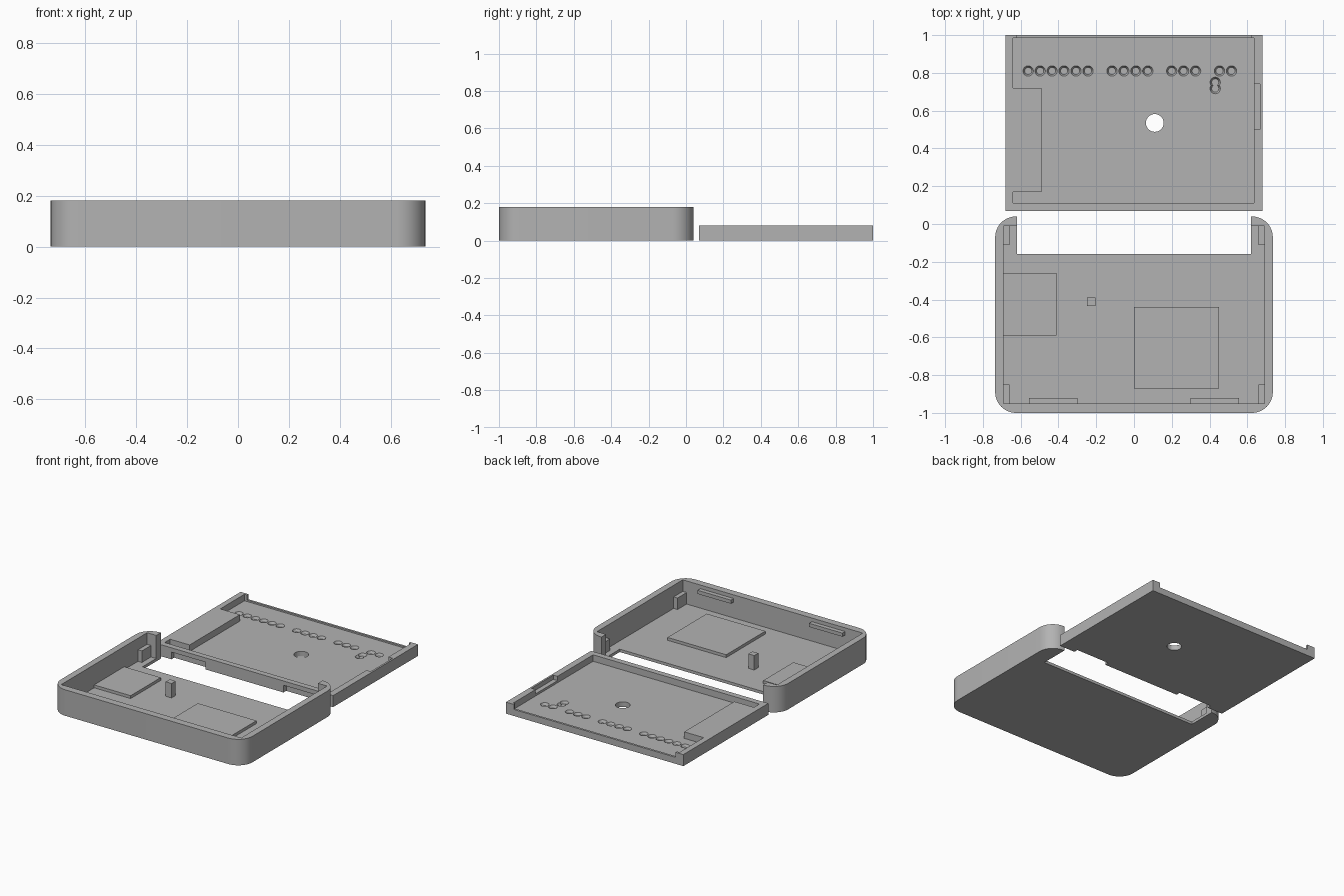
import bpy, bmesh, math

if "Cube" in bpy.data.objects:
    bpy.data.objects.remove(bpy.data.objects["Cube"])

plastic = bpy.data.materials.new("grey_plastic")
plastic.diffuse_color = (0.45, 0.45, 0.45, 1)
plastic.use_nodes = True
plastic.node_tree.nodes["Principled BSDF"].inputs["Base Color"].default_value = plastic.diffuse_color


def prism(name, pts, z0, z1, top_pts=None):
    """Extrude a counter-clockwise outline from z0 to z1."""
    bm = bmesh.new()
    low = [bm.verts.new((x, y, z0)) for x, y in pts]
    high = [bm.verts.new((x, y, z1)) for x, y in (top_pts or pts)]
    bm.faces.new(low[::-1])
    bm.faces.new(high)
    n = len(pts)
    for i in range(n):
        j = (i + 1) % n
        bm.faces.new((low[i], low[j], high[j], high[i]))
    me = bpy.data.meshes.new(name)
    bm.to_mesh(me)
    bm.free()
    me.materials.append(plastic)
    ob = bpy.data.objects.new(name, me)
    bpy.context.collection.objects.link(ob)
    return ob


def box(name, x0, x1, y0, y1, z0, z1):
    return prism(name, [(x0, y0), (x1, y0), (x1, y1), (x0, y1)], z0, z1)


def circle(x, y, r, n=32):
    return [(x + r * math.cos(2 * math.pi * i / n), y + r * math.sin(2 * math.pi * i / n))
            for i in range(n)]


def rounded(x0, x1, y0, y1, r, n=12):
    pts = []
    for k, (cx, cy) in enumerate([(x1 - r, y1 - r), (x0 + r, y1 - r), (x0 + r, y0 + r), (x1 - r, y0 + r)]):
        for i in range(n + 1):
            a = math.pi / 2 * (k + i / n)
            pts.append((cx + r * math.cos(a), cy + r * math.sin(a)))
    return pts


def cut(target, cutter):
    m = target.modifiers.new(cutter.name, 'BOOLEAN')
    m.operation = 'DIFFERENCE'
    m.solver = 'EXACT'
    m.object = cutter
    cutter.hide_render = True
    cutter.hide_set(True)


def smooth(ob):
    bpy.ops.object.select_all(action='DESELECT')
    ob.select_set(True)
    bpy.context.view_layer.objects.active = ob
    bpy.ops.object.shade_smooth_by_angle(angle=math.radians(30))


# Tray shell: rounded body, square cavity, open back
tray = prism("tray", rounded(-0.735, 0.735, -1, 0.04, 0.11), 0, 0.18)
smooth(tray)
cut(tray, box("tray_cavity_cutter", -0.69, 0.69, -0.95, -0.01, 0.02, 0.3))
cut(tray, box("tray_back_cutter", -0.62, 0.62, -0.16, 0.2, -0.1, 0.3))

# Tray fittings: pads, pillar, corner rests, snap tabs (sunk slightly into the shell)
box("large_pad", 0, 0.45, -0.87, -0.44, 0.015, 0.04)
box("side_pad", -0.695, -0.41, -0.59, -0.26, 0.015, 0.04)
box("pillar", -0.25, -0.205, -0.435, -0.39, 0.015, 0.12)
for s, side in ((-1, "left"), (1, "right")):
    xa, xb = sorted((s * 0.66, s * 0.695))
    box(f"front_rest_{side}", xa, xb, -0.955, -0.85, 0.015, 0.10)
    box(f"back_rest_{side}", xa, xb, -0.11, -0.005, 0.015, 0.10)
    xa, xb = sorted((s * 0.30, s * 0.555))
    box(f"snap_tab_{side}", xa, xb, -0.955, -0.92, 0.13, 0.155)

# Lid shell: cavity outline leaves a solid block along the left wall
lid = box("lid", -0.68, 0.68, 0.07, 1, 0, 0.08)
cut(lid, prism("lid_cavity_cutter",
               [(-0.64, 0.11), (0.635, 0.11), (0.635, 0.985), (-0.64, 0.985),
                (-0.64, 0.72), (-0.49, 0.72), (-0.49, 0.17), (-0.64, 0.17)], 0.035, 0.2))
# Lowered back wall and recess in the right wall
cut(lid, box("lid_back_cutter", -0.62, 0.62, 0.975, 1.1, 0.045, 0.2))
cut(lid, box("lid_recess_cutter", 0.6, 0.667, 0.5, 0.74, 0.05, 0.2))
# Snap slots in the front wall
for s, side in ((-1, "left"), (1, "right")):
    xa, xb = sorted((s * 0.30, s * 0.56))
    cut(lid, box(f"snap_slot_cutter_{side}", xa, xb, 0.0, 0.1, -0.1, 0.05))
# Through hole
cut(lid, prism("hole_cutter", circle(0.11, 0.535, 0.047), -0.1, 0.2))
# Blind tapered dimples in groups along the back, plus a close pair
spots = [(-0.56 + 0.0633 * i, 0.81) for i in range(18) if i not in (6, 11, 15)]
spots += [(0.43, 0.75), (0.43, 0.717)]
for i, (x, y) in enumerate(spots):
    cut(lid, prism(f"dimple_cutter_{i}", circle(x, y, 0.019, 20), 0.018, 0.036,
                   circle(x, y, 0.028, 20)))
smooth(lid)
